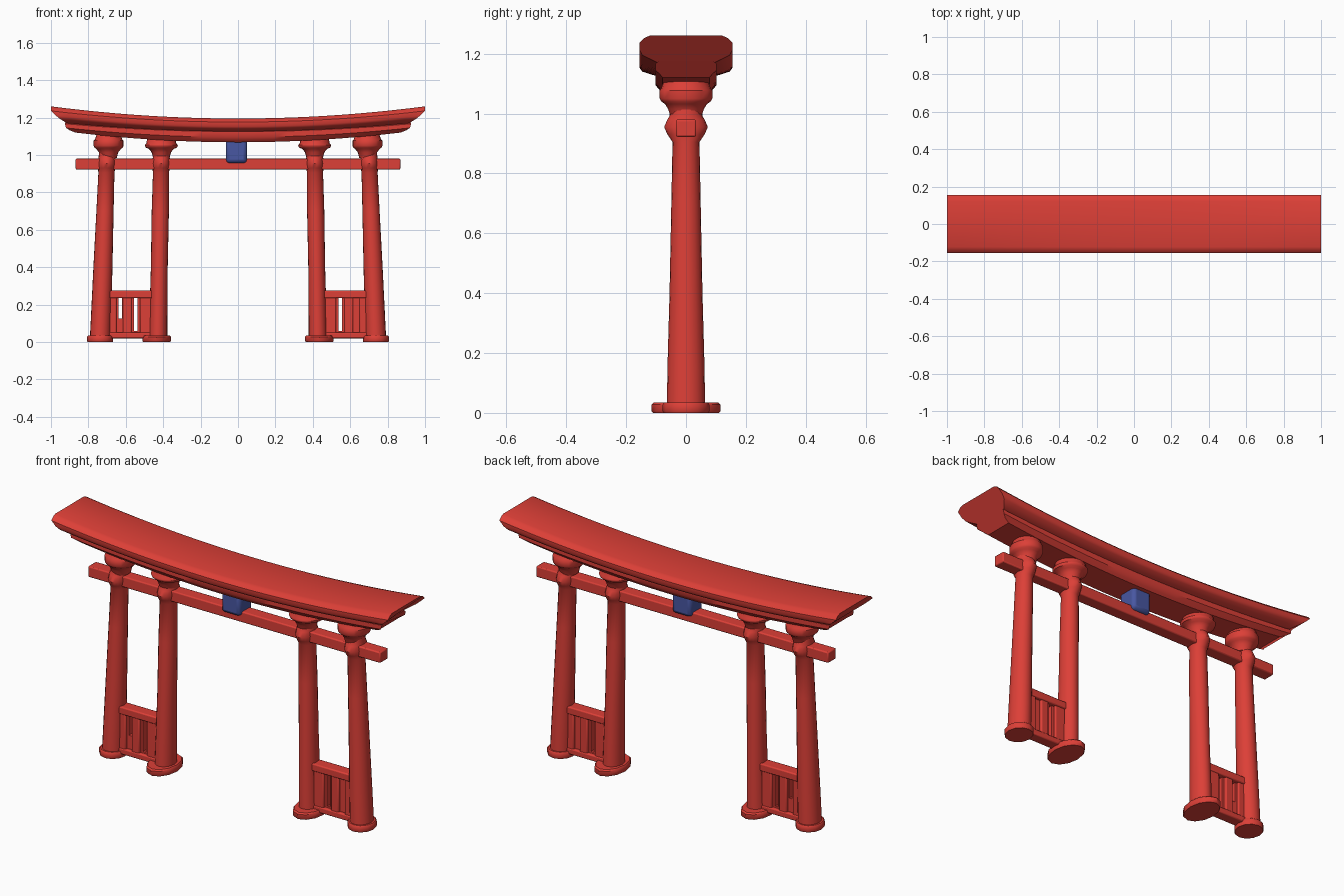
import bpy, bmesh, math

if "Cube" in bpy.data.objects:
    bpy.data.objects.remove(bpy.data.objects["Cube"])


def material(name, color):
    m = bpy.data.materials.new(name)
    m.diffuse_color = (*color, 1)
    m.use_nodes = True
    m.node_tree.nodes["Principled BSDF"].inputs["Base Color"].default_value = m.diffuse_color
    return m


RED = material("vermilion red", (0.72, 0.05, 0.038))
BLUE = material("plaque blue", (0.065, 0.095, 0.36))


def finish(name, bm, mat, bevel=0.0, angle=40):
    bmesh.ops.recalc_face_normals(bm, faces=bm.faces)
    me = bpy.data.meshes.new(name)
    bm.to_mesh(me)
    bm.free()
    me.materials.append(mat)
    ob = bpy.data.objects.new(name, me)
    bpy.context.collection.objects.link(ob)
    if bevel:
        b = ob.modifiers.new("soft edges", 'BEVEL')
        b.width, b.segments = bevel, 2
    bpy.ops.object.select_all(action='DESELECT')
    ob.select_set(True)
    bpy.context.view_layer.objects.active = ob
    bpy.ops.object.shade_smooth_by_angle(angle=math.radians(angle))
    return ob


def loft(name, rings, mat=RED, bevel=0.0):
    """Skin a list of equally long closed rings and cap both ends."""
    bm = bmesh.new()
    rows = [[bm.verts.new(p) for p in ring] for ring in rings]
    n = len(rows[0])
    for a, b in zip(rows, rows[1:]):
        for i in range(n):
            j = (i + 1) % n
            bm.faces.new((a[i], a[j], b[j], b[i]))
    bm.faces.new(rows[0])
    bm.faces.new(rows[-1])
    return finish(name, bm, mat, bevel)


def ellipse(cx, z, rx, ry, n=20):
    return [(cx + rx * math.cos(2 * math.pi * i / n),
             ry * math.sin(2 * math.pi * i / n), z) for i in range(n)]


def add_box(bm, x0, x1, hy, z0, z1):
    v = bmesh.ops.create_cube(bm, size=1)["verts"]
    for p in v:
        p.co = ((x0 + x1) / 2 + p.co.x * (x1 - x0), p.co.y * 2 * hy,
                (z0 + z1) / 2 + p.co.z * (z1 - z0))


def curved_beam(name, half_profile, end, steps=28):
    """half_profile rows: y, z in the middle, rise at the end, end inset."""
    full = half_profile + [(-y, z, r, i) for y, z, r, i in reversed(half_profile)]
    rings = []
    for k in range(steps + 1):
        t = -1 + 2 * k / steps
        rings.append([(t * (end - i), y, z + r * t * t) for y, z, r, i in full])
    return loft(name, rings)


# Upswept roof beam: flat top, rolled edge, sloping underside, raked ends
curved_beam("roof_beam", [
    (0.122, 1.195, 0.065, 0.0), (0.140, 1.190, 0.062, 0.0),
    (0.155, 1.176, 0.060, 0.0), (0.155, 1.152, 0.060, 0.025),
    (0.146, 1.140, 0.055, 0.045), (0.095, 1.124, 0.046, 0.085)], 1.0)

# Second beam tucked under the roof
curved_beam("under_roof_beam", [
    (0.090, 1.135, 0.040, 0.075), (0.102, 1.125, 0.042, 0.075),
    (0.102, 1.095, 0.050, 0.080), (0.088, 1.078, 0.054, 0.100),
    (0.078, 1.068, 0.052, 0.130)], 1.0)

# Straight tie beam through the posts
bm = bmesh.new()
add_box(bm, -0.868, 0.868, 0.034, 0.922, 0.980)
finish("tie_beam", bm, RED, 0.006)

# Blue plaque block at the centre
bm = bmesh.new()
add_box(bm, -0.064, 0.048, 0.055, 0.957, 1.085)
finish("centre_plaque", bm, BLUE, 0.018)

for side, s in (("left", -1), ("right", 1)):
    # Leaning posts: foot x, top x, foot radius, capital radius, capital z, base size
    for kind, x0, x1, r0, rc, zc, bx, by in (
            ("outer", 0.737, 0.700, 0.056, 0.080, 1.085, 0.070, 0.078),
            ("inner", 0.428, 0.410, 0.050, 0.088, 1.062, 0.076, 0.115)):
        def at(z):
            return s * (x0 + (x1 - x0) * z)
        # Shaft with a bulge where the tie beam's wedges sit
        loft(f"{side}_{kind}_post", [ellipse(at(z), z, rx, ry) for z, rx, ry in (
            (0.0, r0, 0.064), (0.15, r0 - .002, 0.062), (0.40, r0 - .005, 0.055),
            (0.70, 0.046, 0.049), (0.905, 0.043, 0.045), (0.93, 0.046, 0.062),
            (0.955, 0.049, 0.073), (0.98, 0.046, 0.062), (1.00, 0.044, 0.050),
            (1.06, 0.044, 0.050))])
        # Capital
        loft(f"{side}_{kind}_capital", [ellipse(at(1) if kind == "inner" else s * 0.692, z, rx, ry)
             for z, rx, ry in (
            (0.985, 0.044, 0.050), (1.015, 0.052, 0.060), (1.032, 0.066, 0.070),
            (1.040, rc - .004, 0.082), (1.050, rc, 0.088), (zc - .008, rc, 0.088),
            (zc, rc - .008, 0.082), (1.11, rc - .016, 0.074))])
        # Foot slab
        bxc = s * (0.737 if kind == "outer" else 0.435)
        loft(f"{side}_{kind}_foot", [ellipse(bxc, z, bx * k, by * k, 12) for z, k in (
            (0.0, 0.96), (0.006, 1.0), (0.028, 1.0), (0.035, 0.93))])

    # Low fence: rails, thick slats and a thin web pierced by slots
    bm = bmesh.new()
    add_box(bm, *sorted((s * 0.45, s * 0.71)), 0.032, 0.235, 0.275)
    add_box(bm, *sorted((s * 0.45, s * 0.71)), 0.030, 0.020, 0.052)
    for c, w in ((0.675, 0.050), (0.592, 0.046), (0.495, 0.060)):
        add_box(bm, s * c - w / 2, s * c + w / 2, 0.026, 0.03, 0.25)
    finish(f"{side}_fence_frame", bm, RED, 0.006)

    slots = [(0.547, 0.060)] + ([(0.630, 0.125)] if s < 0 else [])
    bm = bmesh.new()
    edge = 0.46
    for c, low in slots:
        add_box(bm, *sorted((s * edge, s * (c - 0.009))), 0.012, 0.03, 0.25)
        add_box(bm, *sorted((s * (c - 0.009), s * (c + 0.009))), 0.012, 0.03, low)
        edge = c + 0.009
    add_box(bm, *sorted((s * edge, s * 0.70)), 0.012, 0.03, 0.25)
    finish(f"{side}_fence_web", bm, RED)
